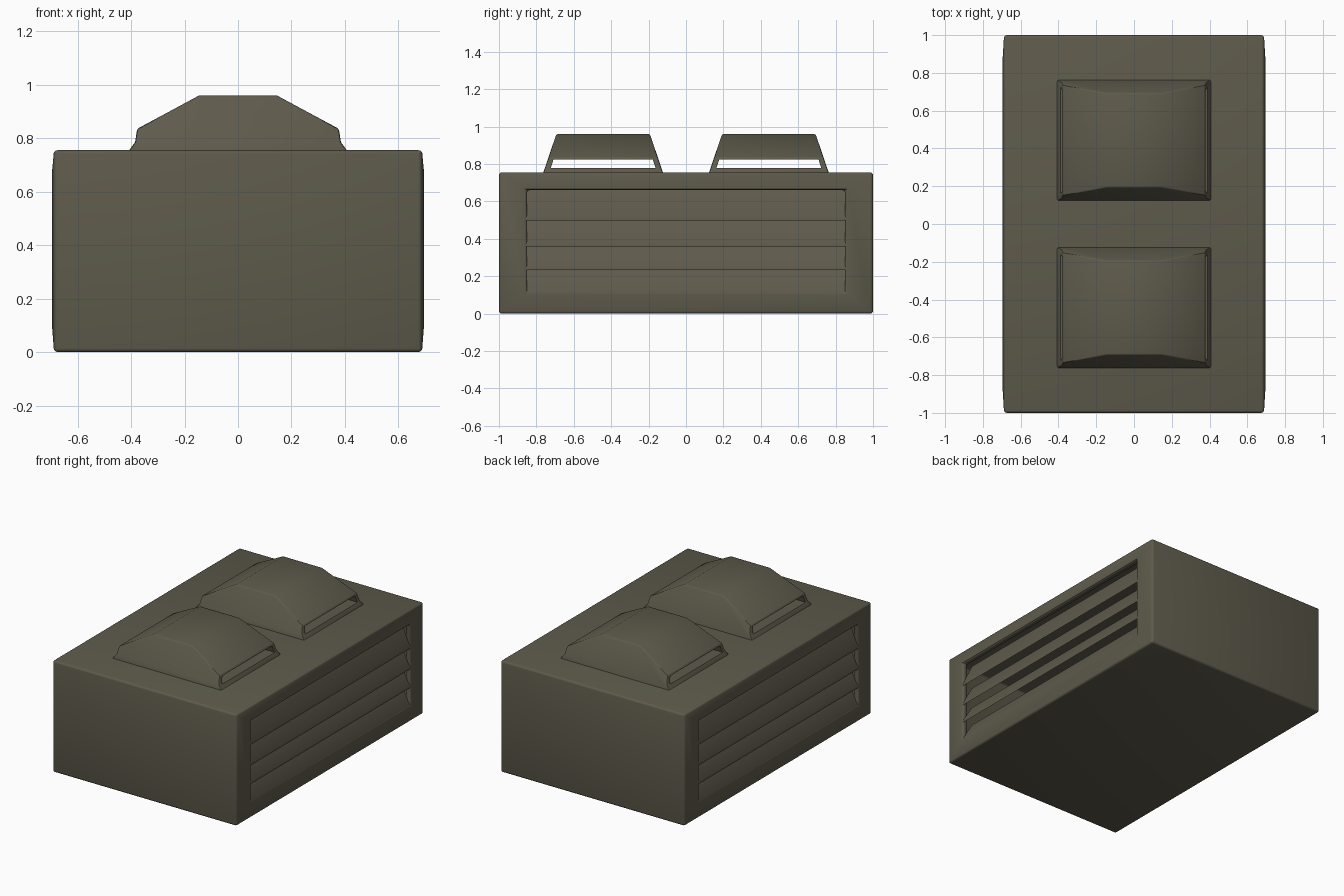
import bpy, bmesh

if "Cube" in bpy.data.objects:
    bpy.data.objects.remove(bpy.data.objects["Cube"])

mat = bpy.data.materials.new("dark olive grey")
mat.diffuse_color = (0.112, 0.102, 0.071, 1)
mat.use_nodes = True
mat.node_tree.nodes["Principled BSDF"].inputs["Base Color"].default_value = mat.diffuse_color


def make_object(name, bm):
    bmesh.ops.recalc_face_normals(bm, faces=bm.faces)
    me = bpy.data.meshes.new(name)
    bm.to_mesh(me)
    bm.free()
    me.materials.append(mat)
    ob = bpy.data.objects.new(name, me)
    bpy.context.collection.objects.link(ob)
    return ob


def activate(ob):
    bpy.ops.object.select_all(action='DESELECT')
    ob.select_set(True)
    bpy.context.view_layer.objects.active = ob


def bevel(ob, width, segments=2):
    m = ob.modifiers.new("round", 'BEVEL')
    m.width, m.segments = width, segments
    m.limit_method, m.angle_limit = 'ANGLE', 0.5
    activate(ob)
    bpy.ops.object.modifier_apply(modifier=m.name)


def prism(name, profile, half, cy=0.0):
    """Extrude an xz profile along y; half(z) gives the half length at a height."""
    bm = bmesh.new()
    a = [bm.verts.new((x, cy - half(z), z)) for x, z in profile]
    b = [bm.verts.new((x, cy + half(z), z)) for x, z in profile]
    n = len(profile)
    bm.faces.new(a)
    bm.faces.new(b[::-1])
    for i in range(n):
        j = (i + 1) % n
        bm.faces.new((a[i], b[i], b[j], a[j]))
    return make_object(name, bm)


def smooth(ob):
    activate(ob)
    bpy.ops.object.shade_smooth_by_angle(angle=0.6)


# Hollow housing: a closed chain of rectangles (x, y half, z low, z high)
side = [(0.688, 1.0, 0.003, 0.755), (0.697, 0.85, 0.115, 0.66),
        (0.655, 0.85, 0.115, 0.66), (0.655, 0.96, 0.04, 0.715)]
rings = side + [(-x, y, lo, hi) for x, y, lo, hi in reversed(side)]
bm = bmesh.new()
loops = [[bm.verts.new((x, sy * y, z)) for sy, z in ((-1, lo), (1, lo), (1, hi), (-1, hi))]
         for x, y, lo, hi in rings]
for k, r in enumerate(loops):
    q = loops[(k + 1) % len(loops)]
    for i in range(4):
        j = (i + 1) % 4
        bm.faces.new((r[i], r[j], q[j], q[i]))
body = make_object("housing", bm)
for v in body.data.vertices:
    if v.co.z < 0.01:
        v.co.z = 0
bevel(body, 0.014, 3)
smooth(body)

# Slanted louver slats on both long sides
for s, label in ((1, "right"), (-1, "left")):
    for i, (lo, hi) in enumerate(((0.10, 0.243), (0.232, 0.37), (0.358, 0.51), (0.498, 0.67))):
        profile = [(s * 0.692, lo), (s * 0.692, lo + 0.016), (s * 0.615, hi), (s * 0.60, hi - 0.008)]
        slat = prism(f"{label}_louver_{i + 1}", profile, lambda z: 0.855)
        smooth(slat)


def mirrored(half_profile):
    return half_profile + [(-x, z) for x, z in reversed(half_profile)]


# Two roof vents, each a hollow tapered hood with a slot through its ends
for cy, label in ((-0.443, "front"), (0.443, "back")):
    hood = prism(f"{label}_vent_hood",
                 mirrored([(0.412, 0.748), (0.385, 0.785), (0.377, 0.835), (0.145, 0.96)]),
                 lambda z: 0.25 + (0.96 - z) * 0.34, cy)
    bevel(hood, 0.008)
    cutter = prism("vent_cutter",
                   mirrored([(0.5, 0.778), (0.5, 0.825), (0.35, 0.825), (0.135, 0.935)]),
                   lambda z: 0.222 + (0.96 - z) * 0.32, cy)
    cutter.hide_render = True
    m = hood.modifiers.new("slot", 'BOOLEAN')
    m.operation, m.object, m.solver = 'DIFFERENCE', cutter, 'EXACT'
    activate(hood)
    bpy.ops.object.modifier_apply(modifier=m.name)
    bpy.data.objects.remove(cutter)
    smooth(hood)
